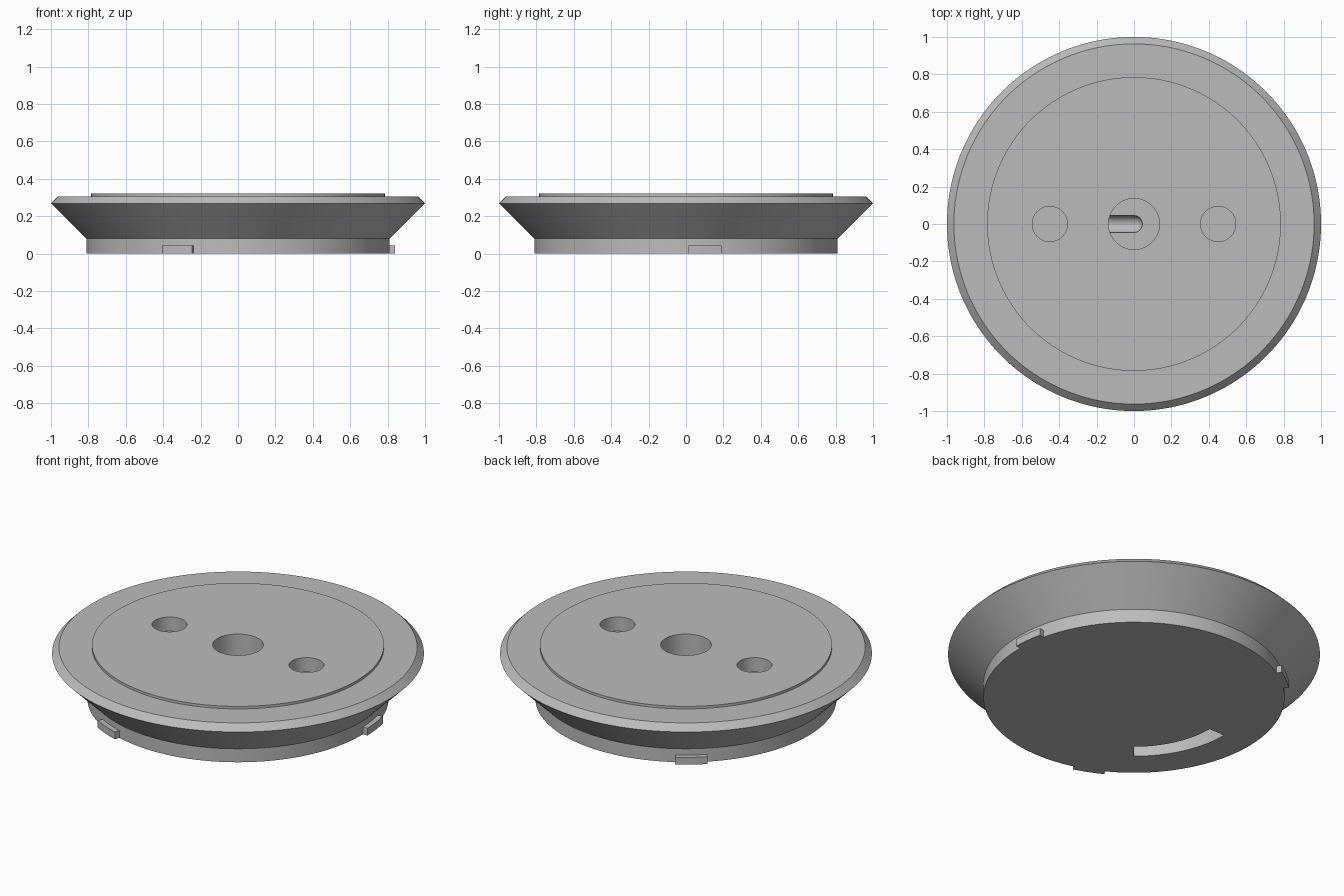
import bpy, bmesh
from math import sin, cos, pi, radians
from mathutils import Matrix

cube = bpy.data.objects.get("Cube")
if cube:
    bpy.data.objects.remove(cube, do_unlink=True)

grey = bpy.data.materials.new("plain grey")
grey.use_nodes = True
colour = (0.5, 0.5, 0.5, 1)
grey.diffuse_color = colour
grey.node_tree.nodes["Principled BSDF"].inputs["Base Color"].default_value = colour


def finish(name, bm):
    bmesh.ops.recalc_face_normals(bm, faces=bm.faces)
    mesh = bpy.data.meshes.new(name)
    bm.to_mesh(mesh)
    bm.free()
    mesh.materials.append(grey)
    obj = bpy.data.objects.new(name, mesh)
    bpy.context.collection.objects.link(obj)
    return obj


def lathe(name, profile, segments, matrix=Matrix()):
    """Closed solid of revolution; the profile starts and ends off the axis."""
    bm = bmesh.new()
    rings = [[bm.verts.new((r * cos(2 * pi * i / segments), r * sin(2 * pi * i / segments), z))
              for i in range(segments)] for r, z in profile]
    for a, b in zip(rings, rings[1:]):
        for i in range(segments):
            j = (i + 1) % segments
            bm.faces.new((a[i], a[j], b[j], b[i]))
    bm.faces.new(rings[0])
    bm.faces.new(rings[-1])
    bm.transform(matrix)
    return finish(name, bm)


def arc_block(name, inner, outer, start, end, low, high, steps):
    """Block following an arc around the z axis, angles in degrees."""
    bm = bmesh.new()
    corners = ((inner, low), (outer, low), (outer, high), (inner, high))
    rows = []
    for i in range(steps + 1):
        a = radians(start + (end - start) * i / steps)
        rows.append([bm.verts.new((r * cos(a), r * sin(a), z)) for r, z in corners])
    for p, q in zip(rows, rows[1:]):
        for k in range(4):
            n = (k + 1) % 4
            bm.faces.new((p[k], p[n], q[n], q[k]))
    bm.faces.new(rows[0])
    bm.faces.new(rows[-1])
    return finish(name, bm)


def smooth(obj):
    bpy.ops.object.select_all(action="DESELECT")
    obj.select_set(True)
    bpy.context.view_layer.objects.active = obj
    bpy.ops.object.shade_smooth_by_angle(angle=radians(25))


# Flared disc with a chamfered rim and a raised top plate
body = lathe("disc_body", [(0.81, 0), (0.81, 0.08), (1, 0.268), (0.963, 0.305),
                           (0.785, 0.305), (0.785, 0.32)], 160)

# Centre well and two shallow sockets
cutters = [lathe("centre_well_cutter", [(0.136, 0.11), (0.136, 0.4)], 64)]
for x in (-0.45, 0.45):
    cutters.append(lathe("socket_cutter", [(0.094, 0.237), (0.094, 0.4)], 48,
                         Matrix.Translation((x, 0, 0))))

# Round-ended channel from the well to the arc slot underneath
radius = 0.045
cap = [(radius * cos(a), radius * sin(a)) for a in (radians(d) for d in range(0, 88, 8))]
along_x = Matrix.Translation((0, 0, 0.11)) @ Matrix.Rotation(pi / 2, 4, "Y")
cutters.append(lathe("channel_cutter", [(radius, -0.58)] + cap, 32, along_x))
cutters.append(arc_block("arc_slot_cutter", 0.53, 0.632, 180, 230, -0.1, 0.155, 24))

bpy.context.view_layer.objects.active = body
for cutter in cutters:
    cutter.hide_render = True
    mod = body.modifiers.new("cut", "BOOLEAN")
    mod.operation = "DIFFERENCE"
    mod.solver = "EXACT"
    mod.object = cutter
    bpy.ops.object.modifier_apply(modifier=mod.name)
    bpy.data.objects.remove(cutter, do_unlink=True)
smooth(body)

# Three locking tabs around the foot
for i in range(3):
    middle = 7 + 120 * i
    smooth(arc_block(f"locking_tab_{i + 1}", 0.78, 0.84, middle - 6, middle + 6, 0, 0.043, 6))
